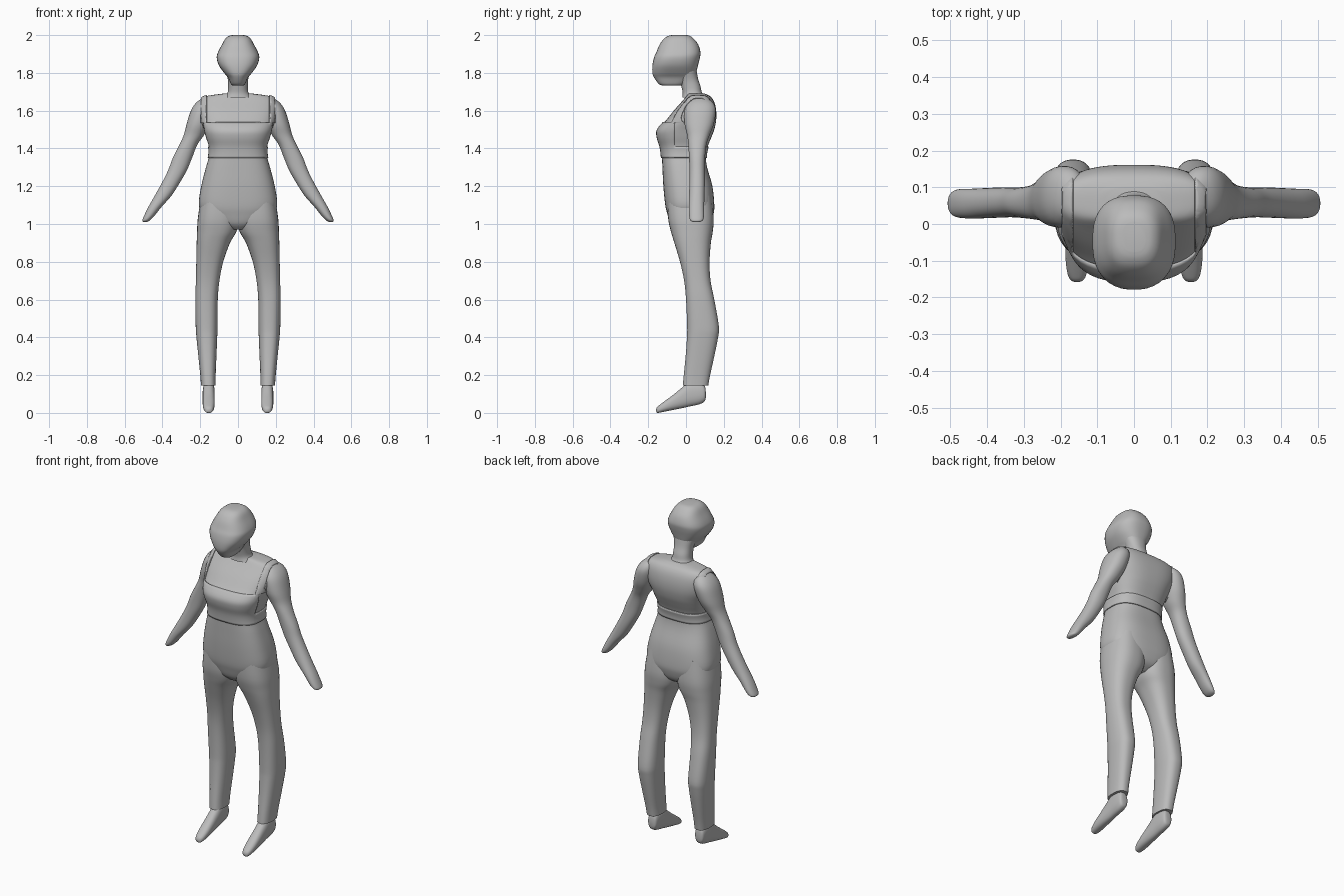
import bpy, bmesh, math

grey = bpy.data.materials.new("plain grey")
grey.diffuse_color = (0.5, 0.5, 0.5, 1)


def resample(rows, sub):
    """Catmull-Rom smoothing of a table of cross-sections."""
    out = []
    for i in range(len(rows) - 1):
        p0, p1, p2 = rows[max(i - 1, 0)], rows[i], rows[i + 1]
        p3 = rows[min(i + 2, len(rows) - 1)]
        for k in range(sub):
            t = k / sub
            out.append([0.5 * (2 * b + (c - a) * t + (2 * a - 5 * b + 4 * c - d) * t * t
                               + (3 * b - a - 3 * c + d) * t ** 3)
                        for a, b, c, d in zip(p0, p1, p2, p3)])
    out.append(list(rows[-1]))
    return out


def loft_bm(rows, power=2.3, axis='Z', seg=36, sub=4):
    """rows: position on axis, then min/max of the two cross directions."""
    bm = bmesh.new()
    rings = []
    for p, a0, a1, b0, b1 in resample(rows, sub):
        ring = []
        for j in range(seg):
            t = 2 * math.pi * (j + 0.5) / seg
            c, s = math.cos(t), math.sin(t)
            a = (a0 + a1) / 2 + (a1 - a0) / 2 * math.copysign(abs(c) ** (2 / power), c)
            b = (b0 + b1) / 2 + (b1 - b0) / 2 * math.copysign(abs(s) ** (2 / power), s)
            ring.append(bm.verts.new((a, b, p) if axis == 'Z' else (a, p, b)))
        rings.append(ring)
    for r, q in zip(rings, rings[1:]):
        for j in range(seg):
            k = (j + 1) % seg
            bm.faces.new((r[j], r[k], q[k], q[j]))
    bm.faces.new(rings[0])
    bm.faces.new(rings[-1])
    bmesh.ops.recalc_face_normals(bm, faces=bm.faces)
    return bm


def finish(name, bm, mirror=False, angle=50):
    me = bpy.data.meshes.new(name)
    bm.to_mesh(me)
    bm.free()
    me.materials.append(grey)
    me.shade_smooth()
    me.set_sharp_from_angle(angle=math.radians(angle))
    ob = bpy.data.objects.new(name, me)
    bpy.context.collection.objects.link(ob)
    if mirror:
        ob.modifiers.new("mirror", 'MIRROR')
    return ob


# Torso, from crotch to shoulder line: z, half width, front, back
torso = [(z, -w, w, f, b) for z, w, f, b in [
    (0.97, 0.04, -0.05, 0.08), (1.00, 0.11, -0.08, 0.125), (1.05, 0.18, -0.098, 0.145),
    (1.10, 0.208, -0.11, 0.15), (1.20, 0.195, -0.12, 0.14), (1.30, 0.17, -0.125, 0.112),
    (1.36, 0.153, -0.128, 0.105), (1.41, 0.153, -0.135, 0.115), (1.46, 0.168, -0.15, 0.135),
    (1.50, 0.18, -0.148, 0.15), (1.55, 0.197, -0.105, 0.16), (1.60, 0.205, -0.065, 0.16),
    (1.645, 0.202, -0.025, 0.15), (1.675, 0.175, 0.0, 0.13), (1.69, 0.08, 0.01, 0.10)]]
finish("torso", loft_bm(torso, 2.8, seg=48))

# Overalls bib and shoulder straps: thin shell cut from the torso surface
bm = loft_bm(torso, 2.8, seg=48)
for co, no in [((0, 0, 1.535), (0, 0, 1)), ((0, 0, 1.41), (0, 0, 1)), ((0, 0, 1.35), (0, 0, 1)),
               ((0, -0.06, 0), (0, 1, 0)), ((0.165, 0, 0), (1, 0, 0)), ((-0.165, 0, 0), (1, 0, 0)),
               ((0.192, 0, 0), (1, 0, 0)), ((-0.192, 0, 0), (1, 0, 0))]:
    bmesh.ops.bisect_plane(bm, geom=bm.verts[:] + bm.edges[:] + bm.faces[:],
                           plane_co=co, plane_no=no, dist=1e-5)


def is_overalls(face):
    c = face.calc_center_median()
    if c.z < 1.41:
        return c.z > 1.35
    strap = 0.165 < abs(c.x) < 0.192 and (c.z > 1.535 or c.y > 0.06)
    return strap or (c.y < -0.06 and c.z < 1.535)


bmesh.ops.delete(bm, geom=[f for f in bm.faces if not is_overalls(f)], context='FACES')
shell = finish("overalls_bib_and_straps", bm)
solid = shell.modifiers.new("thickness", 'SOLIDIFY')
solid.thickness, solid.offset = 0.006, 1

# Trouser legs
leg = [(0.145, 0.118, 0.196, -0.017, 0.118), (0.20, 0.118, 0.200, -0.012, 0.128),
       (0.30, 0.114, 0.210, -0.002, 0.150), (0.40, 0.110, 0.220, 0.005, 0.170),
       (0.46, 0.108, 0.224, 0.006, 0.174), (0.60, 0.107, 0.226, 0.0, 0.150),
       (0.70, 0.098, 0.223, -0.01, 0.130), (0.80, 0.078, 0.221, -0.032, 0.125),
       (0.90, 0.042, 0.219, -0.062, 0.132), (0.96, 0.008, 0.217, -0.08, 0.142),
       (1.03, -0.005, 0.213, -0.095, 0.147), (1.15, 0.0, 0.195, -0.10, 0.135)]
finish("trouser_leg", loft_bm(leg, 2.5), True)

# Shoes, swept from heel to pointed toe
shoe = [(y, 0.155 - w, 0.155 + w, lo, hi) for y, w, lo, hi in [
    (0.105, 0.012, 0.08, 0.11), (0.098, 0.026, 0.06, 0.145), (0.07, 0.031, 0.045, 0.165),
    (0.02, 0.032, 0.034, 0.165), (-0.02, 0.032, 0.025, 0.135), (-0.06, 0.032, 0.017, 0.102),
    (-0.10, 0.031, 0.009, 0.072), (-0.135, 0.026, 0.002, 0.046), (-0.152, 0.018, 0.0, 0.032),
    (-0.158, 0.006, 0.008, 0.02)]]
finish("shoe", loft_bm(shoe, 2.4, 'Y', 24), True)

# Arms with sleeves, from fingertips to shoulder
arm = [(1.010, 0.485, 0.500, 0.040, 0.070), (1.018, 0.468, 0.507, 0.024, 0.088),
       (1.04, 0.445, 0.499, 0.017, 0.095), (1.09, 0.405, 0.475, 0.015, 0.096),
       (1.15, 0.352, 0.441, 0.016, 0.098), (1.22, 0.307, 0.402, 0.018, 0.100),
       (1.285, 0.270, 0.370, 0.018, 0.100), (1.35, 0.243, 0.345, 0.016, 0.101),
       (1.42, 0.215, 0.310, 0.012, 0.108), (1.47, 0.180, 0.288, 0.006, 0.125),
       (1.53, 0.150, 0.272, -0.008, 0.148), (1.60, 0.130, 0.250, -0.008, 0.158),
       (1.64, 0.130, 0.224, 0.010, 0.145), (1.665, 0.145, 0.192, 0.035, 0.115)]
finish("arm", loft_bm(arm, 2.2, seg=28), True)

# Neck, leaning forward into the head
neck = [(1.67, -0.075, 0.075, -0.02, 0.105), (1.695, -0.056, 0.056, -0.018, 0.085),
        (1.73, -0.052, 0.052, -0.025, 0.077), (1.77, -0.055, 0.055, -0.035, 0.064),
        (1.82, -0.07, 0.07, -0.05, 0.055)]
finish("neck", loft_bm(neck, 2.3, seg=28))

# Head: z, half width, front, back
head = [(z, -w, w, f, b) for z, w, f, b in [
    (1.733, 0.028, -0.125, -0.02), (1.742, 0.038, -0.145, 0.0), (1.775, 0.053, -0.169, 0.045),
    (1.80, 0.074, -0.178, 0.054), (1.84, 0.102, -0.178, 0.064), (1.88, 0.113, -0.170, 0.074),
    (1.91, 0.106, -0.157, 0.077), (1.95, 0.085, -0.140, 0.065), (1.98, 0.068, -0.118, 0.042),
    (1.995, 0.050, -0.095, 0.022), (2.00, 0.030, -0.075, 0.005)]]
finish("head", loft_bm(head, 2.6))
